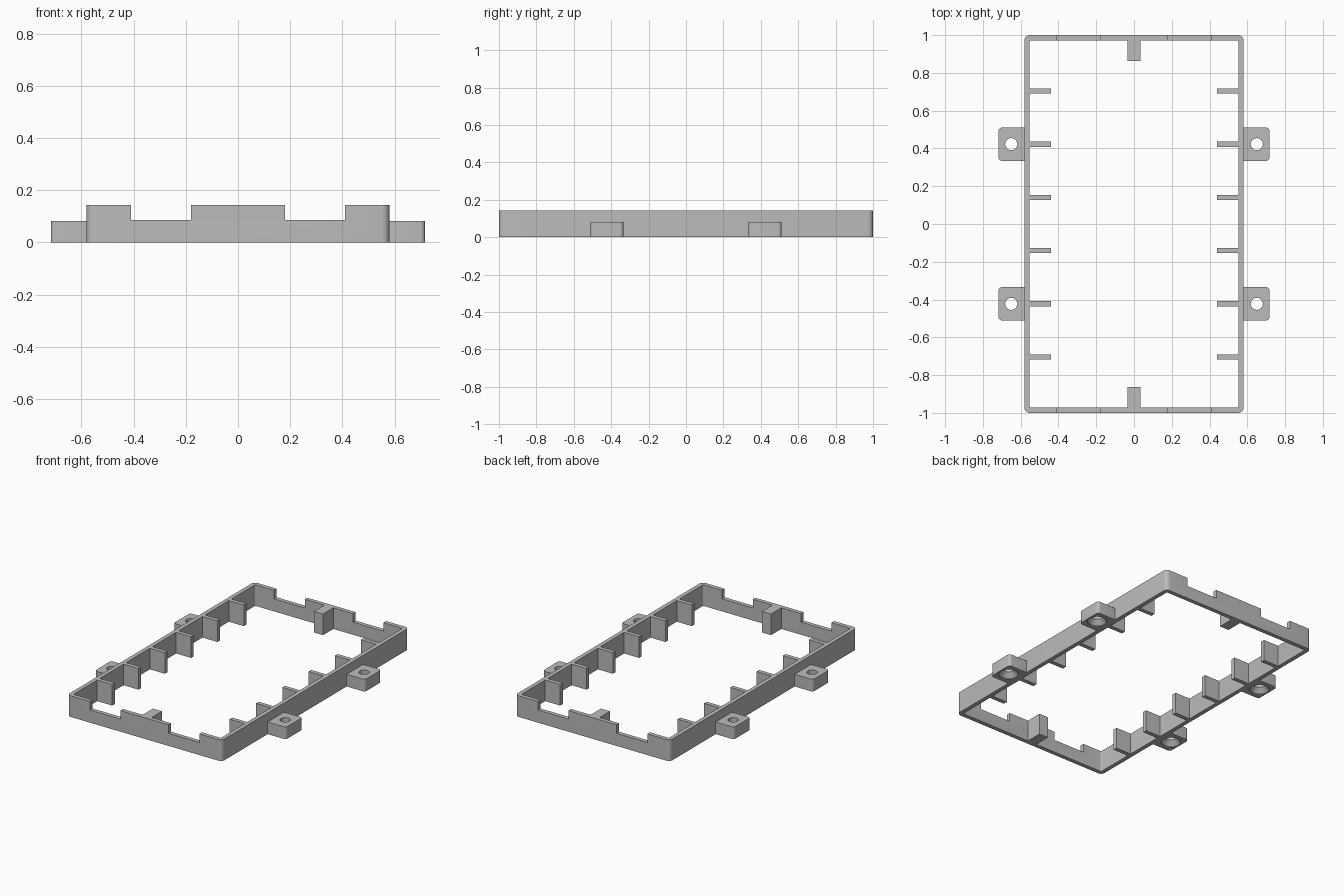
import bpy, bmesh, math

if "Cube" in bpy.data.objects:
    bpy.data.objects.remove(bpy.data.objects["Cube"])

W, L, H = 0.58, 1.0, 0.143        # half width, half length, height of the frame
T = 0.028                         # wall thickness
TAB_Y, TAB_H = 0.4225, 0.082      # mounting tab position and height

grey = bpy.data.materials.new("plain grey")
grey.diffuse_color = (0.5, 0.5, 0.5, 1)
grey.use_nodes = True
grey.node_tree.nodes["Principled BSDF"].inputs["Base Color"].default_value = grey.diffuse_color


def loft(name, rings):
    """Closed solid through a stack of matching point rings, capped at both ends."""
    bm = bmesh.new()
    vs = [[bm.verts.new(p) for p in ring] for ring in rings]
    n = len(vs[0])
    for a, b in zip(vs, vs[1:]):
        for i in range(n):
            j = (i + 1) % n
            bm.faces.new((a[i], a[j], b[j], b[i]))
    bm.faces.new(vs[0][::-1])
    bm.faces.new(vs[-1])
    mesh = bpy.data.meshes.new(name)
    bm.to_mesh(mesh)
    bm.free()
    mesh.materials.append(grey)
    ob = bpy.data.objects.new(name, mesh)
    bpy.context.collection.objects.link(ob)
    return ob


def rounded_rect(x0, x1, y0, y1, z, r, seg=6):
    pts = []
    corners = ((x1 - r, y1 - r), (x0 + r, y1 - r), (x0 + r, y0 + r), (x1 - r, y0 + r))
    for k, (cx, cy) in enumerate(corners):
        for i in range(seg + 1):
            a = math.pi / 2 * (k + i / seg)
            pts.append((cx + r * math.cos(a), cy + r * math.sin(a), z))
    return pts


def slab(name, x0, x1, y0, y1, z0, z1, r):
    return loft(name, [rounded_rect(x0, x1, y0, y1, z, r) for z in (z0, z1)])


def box(name, x0, x1, y0, y1, z0, z1):
    return loft(name, [[(x0, y0, z), (x1, y0, z), (x1, y1, z), (x0, y1, z)] for z in (z0, z1)])


def circle(cx, cy, z, r, n=32):
    return [(cx + r * math.cos(2 * math.pi * i / n),
             cy + r * math.sin(2 * math.pi * i / n), z) for i in range(n)]


def cut(ob, cutters):
    """Subtract the cutters, bake the result and delete the cutters."""
    for c in cutters:
        m = ob.modifiers.new("cut", 'BOOLEAN')
        m.operation, m.solver, m.object = 'DIFFERENCE', 'EXACT', c
    bpy.context.view_layer.update()
    mesh = bpy.data.meshes.new_from_object(ob.evaluated_get(bpy.context.evaluated_depsgraph_get()))
    ob.modifiers.clear()
    ob.data = mesh
    for c in cutters:
        bpy.data.objects.remove(c)
    mesh.polygons.foreach_set("use_smooth", [True] * len(mesh.polygons))
    mesh.set_sharp_from_angle(angle=math.radians(30))


# Rectangular wall with two notches through both end walls
frame = slab("frame_wall", -W, W, -L, L, 0, H, 0.028)
cutters = [slab("inner_cutter", -W + T, W - T, -L + T, L - T, -0.1, H + 0.1, 0.006)]
for s in (-1, 1):
    x0, x1 = sorted((s * 0.18, s * 0.41))
    cutters.append(box("notch_cutter", x0, x1, -1.1, 1.1, 0.085, 0.3))
cut(frame, cutters)

# Side ribs, six along each long wall
for s in (-1, 1):
    x0, x1 = sorted((s * 0.44, s * (W - T)))
    for i in range(6):
        y = (i - 2.5) * TAB_Y / 1.5
        box("side_rib", x0, x1, y - 0.014, y + 0.014, 0, H)

# End posts at the middle of the short walls
for s in (-1, 1):
    y0, y1 = sorted((s * 0.862, s * (L - T)))
    box("end_post", -0.034, 0.034, y0, y1, 0, H)

# Mounting tabs with countersunk screw holes (wide end underneath)
for sx in (-1, 1):
    x0, x1 = sorted((sx * 0.556, sx * 0.717))
    for y in (-TAB_Y, TAB_Y):
        tab = slab("mounting_tab", x0, x1, y - 0.088, y + 0.088, 0, TAB_H, 0.018)
        hole = loft("hole_cutter", [circle(sx * 0.65, y, z, r) for z, r in
                                    ((-0.02, 0.06), (0.005, 0.06), (0.035, 0.032), (0.2, 0.032))])
        cut(tab, [hole])
